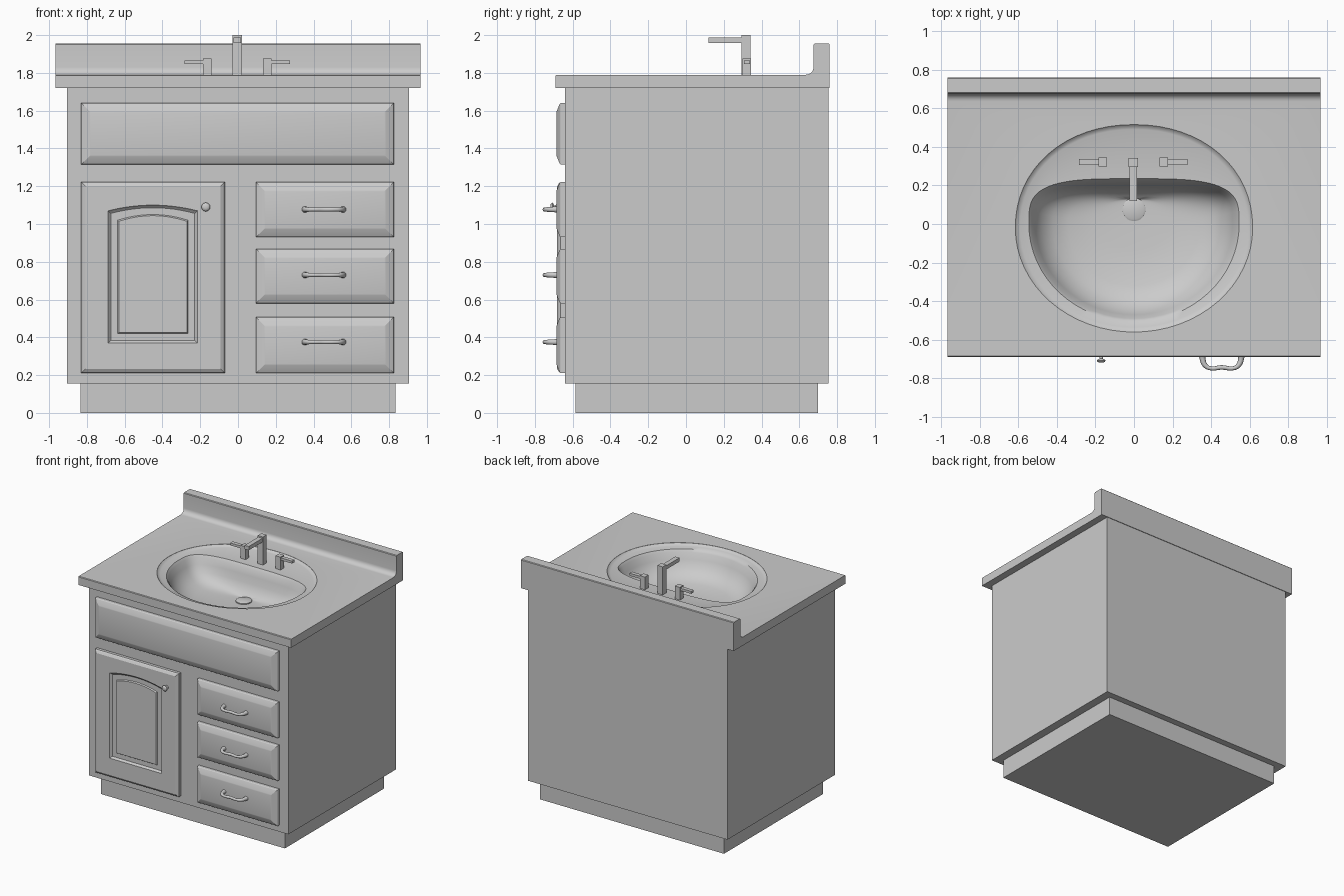
import bpy, bmesh
from math import sin, cos, pi

if "Cube" in bpy.data.objects:
    bpy.data.objects.remove(bpy.data.objects["Cube"])


def mesh_object(name, verts, faces, smooth=None, fix=True):
    me = bpy.data.meshes.new(name)
    me.from_pydata(verts, [], faces)
    if fix:
        bm = bmesh.new()
        bm.from_mesh(me)
        bmesh.ops.recalc_face_normals(bm, faces=bm.faces)
        bm.to_mesh(me)
        bm.free()
    ob = bpy.data.objects.new(name, me)
    bpy.context.collection.objects.link(ob)
    if smooth:
        activate(ob)
        bpy.ops.object.shade_smooth_by_angle(angle=smooth)
    return ob


def activate(ob):
    bpy.ops.object.select_all(action='DESELECT')
    ob.select_set(True)
    bpy.context.view_layer.objects.active = ob


def loft(name, rings, first=False, last=True, smooth=None, fix=True):
    """Skin a list of equal-length closed rings, optionally capping the ends."""
    n = len(rings[0])
    verts = [p for r in rings for p in r]
    faces = [(k*n+i, k*n+(i+1) % n, (k+1)*n+(i+1) % n, (k+1)*n+i)
             for k in range(len(rings)-1) for i in range(n)]
    if first:
        faces.append(tuple(range(n))[::-1])
    if last:
        faces.append(tuple(range(len(verts)-n, len(verts))))
    return mesh_object(name, verts, faces, smooth, fix)


def box(name, x0, x1, y0, y1, z0, z1, top=True):
    rect = [(x0, y0), (x1, y0), (x1, y1), (x0, y1)]
    return loft(name, [[(x, y, z) for x, y in rect] for z in (z0, z1)], True, top)


def panel_ring(x0, x1, z0, z1, y, arch=0, n=1):
    """Front-facing rectangle whose top edge may be arched."""
    top = []
    for i in range(n+1):
        u = 1 - 2*i/n
        top.append(((x0+x1)/2 + u*(x1-x0)/2, y, z1 + arch*(1-u*u)))
    return [(x0, y, z0), (x1, y, z0)] + top


def oval(rx, front, back, power, z, yc=0, n=64):
    """Ellipse in front, squarer superellipse at the back."""
    pts = []
    for i in range(n):
        c, s = cos(2*pi*i/n), sin(2*pi*i/n)
        e = 2/power if s > 0 else 1
        x = rx*abs(c)**e * (1 if c > 0 else -1)
        y = back*abs(s)**e if s > 0 else front*s
        pts.append((x, yc+y, z))
    return pts


# Cabinet (open under the top) and toe kick
box("cabinet_body", -.905, .905, -.64, .755, .155, 1.72, top=False)
box("toe_kick", -.835, .835, -.585, .70, 0, .155)

# Countertop with coved backsplash, extruded along x
prof = [(-.69, 1.72), (.76, 1.72), (.76, 1.95), (.755, 1.955), (.68, 1.955), (.675, 1.95)]
prof += [(.635 + .04*cos(a*pi/12), 1.83 - .04*sin(a*pi/12)) for a in range(7)]
prof += [(-.685, 1.79), (-.69, 1.785)]
counter = loft("countertop", [[(x, y, z) for y, z in prof] for x in (-.965, .965)], True)

# Oval opening for the basin
cutter = loft("basin_cutter", [oval(.615, .54, .535, 2.1, z, -.02) for z in (1.6, 1.9)], True)
cutter.hide_render = True
mod = counter.modifiers.new("opening", 'BOOLEAN')
mod.operation, mod.object, mod.solver = 'DIFFERENCE', cutter, 'EXACT'
activate(counter)
bpy.ops.object.modifier_apply(modifier=mod.name)
bpy.data.objects.remove(cutter)
bpy.ops.object.shade_smooth_by_angle(angle=.5)

# Basin: shallow faucet ledge falling into a D-shaped bowl
loft("basin", [
    oval(.615, .54, .535, 2.1, 1.789, -.02),
    oval(.605, .53, .525, 2.1, 1.779, -.02),
    oval(.59, .515, .51, 2.1, 1.774, -.02),
    oval(.545, .505, .235, 3.5, 1.768),
    oval(.53, .49, .22, 3.8, 1.75),
    oval(.51, .47, .205, 3.8, 1.70),
    oval(.475, .44, .19, 3.5, 1.645),
    oval(.42, .39, .17, 3.2, 1.60),
    oval(.34, .32, .145, 2.8, 1.572),
    oval(.20, .16, .10, 2.3, 1.558, .03),
    oval(.055, .055, .055, 2, 1.552, .075)], smooth=.7, fix=False)
loft("drain", [oval(r, r, r, 2, z, .075, 32) for r, z in
               ((.06, 1.55), (.06, 1.56), (.05, 1.565))], True, smooth=.6)

# Faucet: square spout and two lever handles
CX = -.004
box("spout_post", CX-.024, CX+.024, .295, .342, 1.765, 2.0)
box("spout_arm", CX-.019, CX+.019, .118, .30, 1.957, 1.988)
for s, side in ((-1, "left"), (1, "right")):
    a, b, c = sorted((CX+s*.136, CX+s*.181)), sorted((CX+s*.17, CX+s*.28)), .322
    box(side+"_tap_post", *a, .299, .345, 1.765, 1.875)
    box(side+"_tap_lever", *b, c-.016, c+.016, 1.846, 1.866)


# Raised slab fronts
def slab_front(name, x0, x1, z0, z1):
    steps = [(0, -.64), (0, -.662), (.004, -.668), (.012, -.672), (.042, -.684), (.05, -.686)]
    loft(name, [panel_ring(x0+d, x1-d, z0+d, z1-d, y) for d, y in steps], True, smooth=.3)


slab_front("false_front", -.83, .825, 1.315, 1.64)
for i, (z0, z1) in enumerate(((.21, .507), (.58, .868), (.93, 1.222))):
    slab_front(f"drawer_{i+1}", .095, .825, z0, z1)

# Cabinet door with arched recess and raised centre
rings = [panel_ring(-.83+d, -.07-d, .21+d, 1.222-d, y, 0, 16)
         for d, y in ((0, -.64), (0, -.664), (.006, -.672), (.022, -.682))]
rings += [panel_ring(-.687+d, -.215-d, .37+d, 1.07-d, y, .03, 16)
          for d, y in ((0, -.682), (.008, -.672), (.014, -.667), (.05, -.667), (.056, -.676))]
loft("door", rings, True, smooth=.3)

# Door knob, turned about y
knob = [(.016, -.675), (.016, -.685), (.009, -.69), (.009, -.698),
        (.019, -.702), (.023, -.708), (.018, -.715), (.008, -.718)]
loft("door_knob", [[(-.17 + r*cos(k*pi/12), y, 1.09 + r*sin(k*pi/12)) for k in range(24)]
                   for r, y in knob], True, smooth=.8)

# Drawer pulls: tapered curved bars
path = [(-.1, -.675, 1.5), (-.1, -.695, 1.2), (-.088, -.73, 1), (-.062, -.747, .8), (0, -.743, .9)]
path += [(-x, y, r) for x, y, r in path[-2::-1]]
for i, z in enumerate((.375, .73, 1.077)):
    cu = bpy.data.curves.new("pull", 'CURVE')
    cu.dimensions, cu.bevel_depth, cu.bevel_resolution = '3D', .013, 3
    cu.resolution_u, cu.use_fill_caps = 6, True
    sp = cu.splines.new('BEZIER')
    sp.bezier_points.add(len(path)-1)
    for p, (x, y, r) in zip(sp.bezier_points, path):
        p.co, p.radius = (.455+x, y, z), r
        p.handle_left_type = p.handle_right_type = 'AUTO'
    ob = bpy.data.objects.new(f"drawer_pull_{i+1}", cu)
    bpy.context.collection.objects.link(ob)
    activate(ob)
    bpy.ops.object.convert(target='MESH')
    bpy.ops.object.shade_smooth_by_angle(angle=.8)
